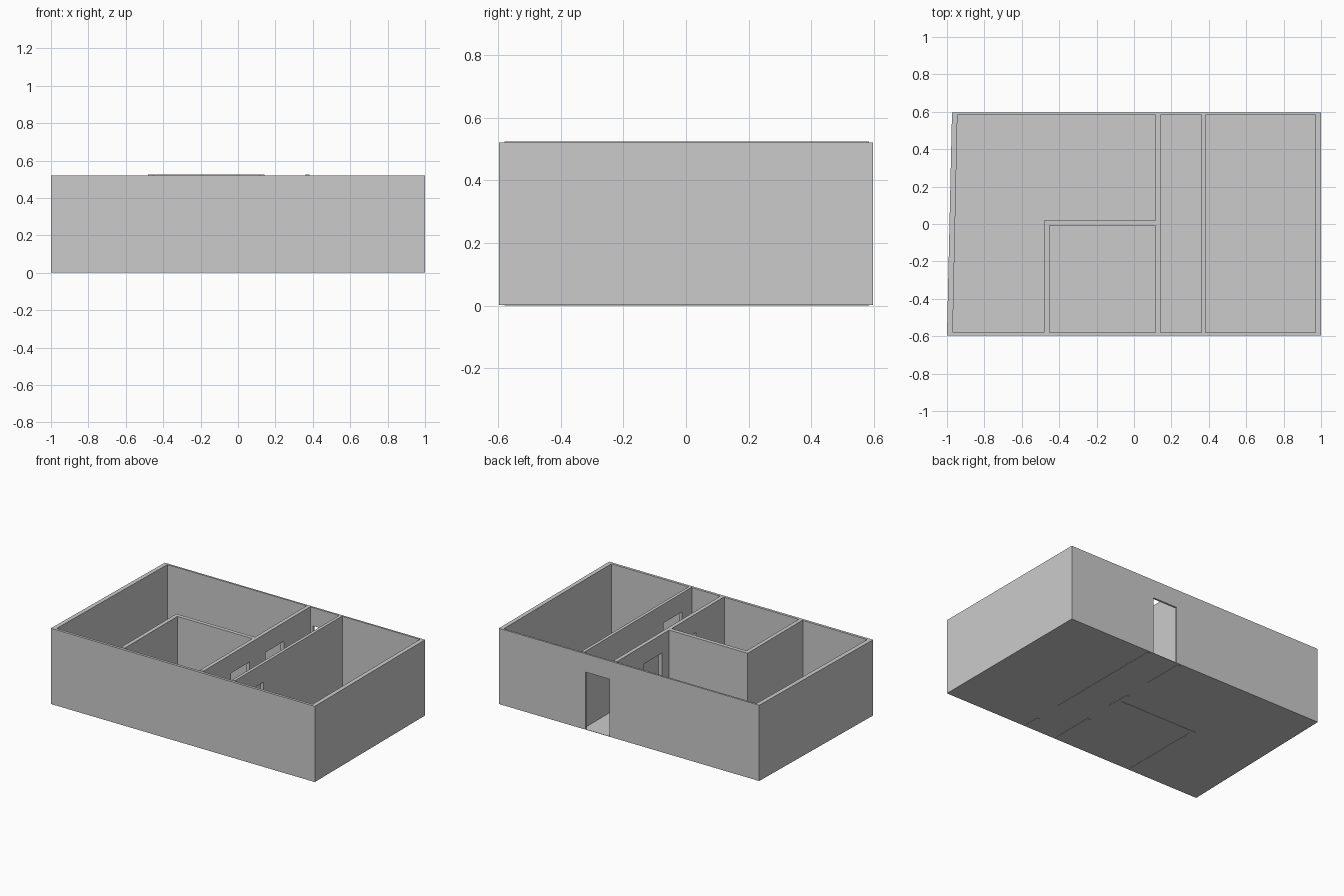
import bpy, bmesh

if "Cube" in bpy.data.objects:
    bpy.data.objects.remove(bpy.data.objects["Cube"])

DOOR_H = 0.396


def make_object(name, bm):
    bmesh.ops.recalc_face_normals(bm, faces=bm.faces)
    mesh = bpy.data.meshes.new(name)
    bm.to_mesh(mesh)
    bm.free()
    obj = bpy.data.objects.new(name, mesh)
    bpy.context.collection.objects.link(obj)
    return obj


def prism(name, pts, z0, z1):
    """Extrude a plan outline from z0 to z1."""
    bm = bmesh.new()
    lo = [bm.verts.new((x, y, z0)) for x, y in pts]
    hi = [bm.verts.new((x, y, z1)) for x, y in pts]
    bm.faces.new(lo)
    bm.faces.new(hi)
    for i in range(len(pts)):
        j = (i + 1) % len(pts)
        bm.faces.new((lo[i], lo[j], hi[j], hi[i]))
    return make_object(name, bm)


def ring(name, outer, inner, z0, z1):
    """Closed wall between two plan outlines."""
    bm = bmesh.new()
    loops = [[bm.verts.new((x, y, z)) for x, y in pts]
             for pts, z in ((outer, z0), (outer, z1), (inner, z1), (inner, z0))]
    for k in range(4):
        a, b = loops[k], loops[(k + 1) % 4]
        for i in range(len(outer)):
            j = (i + 1) % len(outer)
            bm.faces.new((a[i], a[j], b[j], b[i]))
    return make_object(name, bm)


def rect(x0, x1, y0, y1):
    return [(x0, y0), (x1, y0), (x1, y1), (x0, y1)]


def cut_door(wall, x0, x1, y0, y1):
    cutter = prism(wall.name + "_door_cutter", rect(x0, x1, y0, y1), -0.05, DOOR_H)
    cutter.hide_render = True
    cutter.hide_viewport = True
    cutter.display_type = 'WIRE'
    mod = wall.modifiers.new("door", 'BOOLEAN')
    mod.operation = 'DIFFERENCE'
    mod.solver = 'EXACT'
    mod.object = cutter


# outer walls, left side slightly slanted
outer = [(-1, -0.597), (1, -0.597), (1, 0.597), (-0.973, 0.597)]
inner = [(-0.969, -0.579), (0.971, -0.579), (0.971, 0.584), (-0.944, 0.584)]
shell = ring("outer_walls", outer, inner, 0.002, 0.521)
cut_door(shell, 0.161, 0.344, 0.5, 0.7)

# floor inside the outer walls
prism("floor", outer, 0.002, 0.004)

# hallway walls
hall_left = prism("hall_left_wall", rect(0.115, 0.141, -0.579, 0.584), 0, 0.524)
cut_door(hall_left, 0.05, 0.2, -0.275, -0.079)
cut_door(hall_left, 0.05, 0.2, 0.095, 0.295)

hall_right = prism("hall_right_wall", rect(0.361, 0.382, -0.579, 0.584), 0, 0.524)
cut_door(hall_right, 0.3, 0.45, -0.47, -0.27)

# L-shaped wall around the small room
prism("small_room_wall", [(-0.48, -0.579), (-0.453, -0.579), (-0.453, -0.009),
                          (0.115, -0.009), (0.115, 0.018), (-0.48, 0.018)], 0, 0.524)
